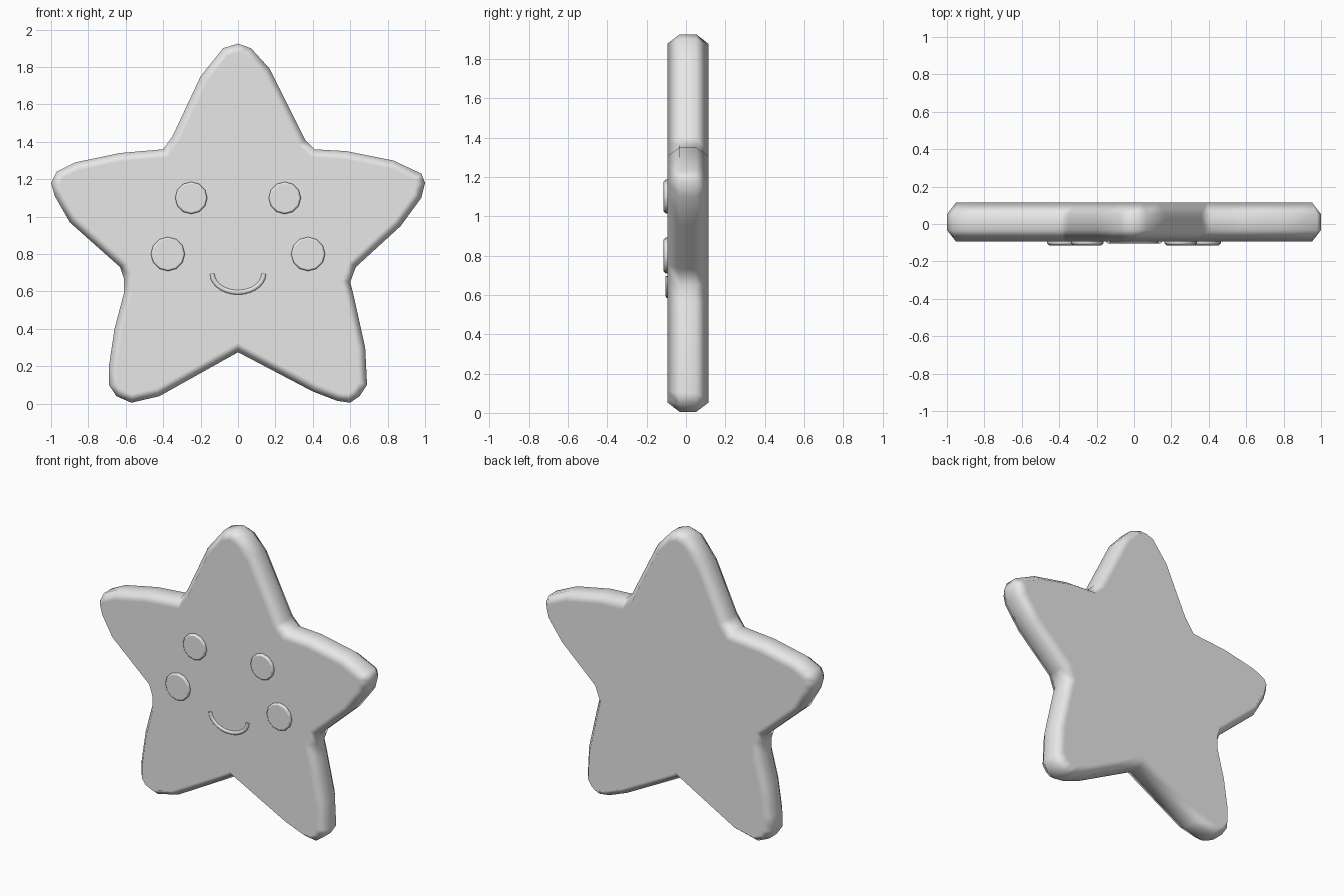
import bpy
import bmesh
from math import sin, cos, pi
from mathutils import Matrix, Vector

cube = bpy.data.objects.get("Cube")
if cube:
    bpy.data.objects.remove(cube, do_unlink=True)

FRONT = -0.094
BACK = 0.114
CHAMFER = 0.062

grey = bpy.data.materials.new("plain grey")
grey.use_nodes = True
grey.diffuse_color = (0.8, 0.8, 0.8, 1)
grey.node_tree.nodes["Principled BSDF"].inputs["Base Color"].default_value = grey.diffuse_color


def add_object(name, data):
    """Link a mesh or curve to the scene with the shared material."""
    obj = bpy.data.objects.new(name, data)
    bpy.context.scene.collection.objects.link(obj)
    data.materials.append(grey)
    return obj


def add_mesh(name, bm):
    """Turn a bmesh into a smooth object with flat broad faces."""
    bmesh.ops.recalc_face_normals(bm, faces=bm.faces)
    mesh = bpy.data.meshes.new(name)
    bm.to_mesh(mesh)
    bm.free()
    mesh.shade_smooth()
    obj = add_object(name, mesh)
    weighted = obj.modifiers.new("flat broad faces", 'WEIGHTED_NORMAL')
    weighted.weight = 100
    return obj


# Star body: hand-drawn outline, clockwise from the top tip, as (x, z)
outline = [
    (0, 1.925), (.07, 1.9), (.17, 1.79), (.36, 1.41), (.41, 1.36),
    (.58, 1.35), (.83, 1.3), (.98, 1.23), (1, 1.18), (.98, 1.1),
    (.87, .95), (.63, .73), (.6, .65), (.62, .57), (.68, .3),
    (.69, .1), (.65, .04), (.6, .005), (.53, .015), (.4, .065),
    (0, .275),
    (-.42, .04), (-.57, .005), (-.65, .04), (-.69, .1), (-.69, .2),
    (-.66, .4), (-.61, .59), (-.61, .67), (-.63, .73), (-.9, .97),
    (-.98, 1.11), (-1, 1.18), (-.97, 1.24), (-.87, 1.29), (-.63, 1.34),
    (-.4, 1.36), (-.35, 1.43), (-.2, 1.75), (-.08, 1.9),
]
bm = bmesh.new()
front_cap = bm.faces.new([bm.verts.new((x, FRONT + CHAMFER, z)) for x, z in outline])
extruded = bmesh.ops.extrude_face_region(bm, geom=[front_cap], use_keep_orig=True)
moved = [v for v in extruded["geom"] if isinstance(v, bmesh.types.BMVert)]
bmesh.ops.translate(bm, verts=moved, vec=(0, BACK - FRONT - 2 * CHAMFER, 0))
bmesh.ops.recalc_face_normals(bm, faces=bm.faces)
# Chamfered rim on both broad faces
caps = [f for f in bm.faces if len(f.verts) == len(outline)]
bmesh.ops.inset_region(bm, faces=caps, thickness=0.045, depth=CHAMFER,
                       use_even_offset=True)
add_mesh("star_body", bm)


# Eyes and cheeks: shallow round buttons with a soft edge
def button(name, x, z, radius):
    bm = bmesh.new()
    place = Matrix.Translation((x, FRONT, z)) @ Matrix.Rotation(pi / 2, 4, 'X')
    bmesh.ops.create_cone(bm, cap_ends=True, segments=12, radius1=radius,
                          radius2=radius, depth=0.04, matrix=place)
    rim = [e for e in bm.edges if all(v.co.y < FRONT for v in e.verts)]
    bmesh.ops.bevel(bm, geom=rim, offset=0.011, segments=1,
                    affect='EDGES', profile=0.5)
    add_mesh(name, bm)


for side, sign in (("left", 1), ("right", -1)):
    button(side + "_eye", sign * 0.25, 1.1, 0.086)
    button(side + "_cheek", sign * 0.375, 0.8, 0.091)

# Smile: thin tube along the lower half of an ellipse
smile = bpy.data.curves.new("smile", 'CURVE')
smile.dimensions = '3D'
smile.bevel_depth = 0.014
smile.bevel_resolution = 2
smile.use_fill_caps = True
spline = smile.splines.new('POLY')
steps = 14
spline.points.add(steps)
for i, point in enumerate(spline.points):
    angle = pi + pi * i / steps
    point.co = (0.138 * cos(angle), FRONT + 0.004, 0.695 + 0.1 * sin(angle), 1)
spline.use_smooth = True
add_object("smile", smile)
